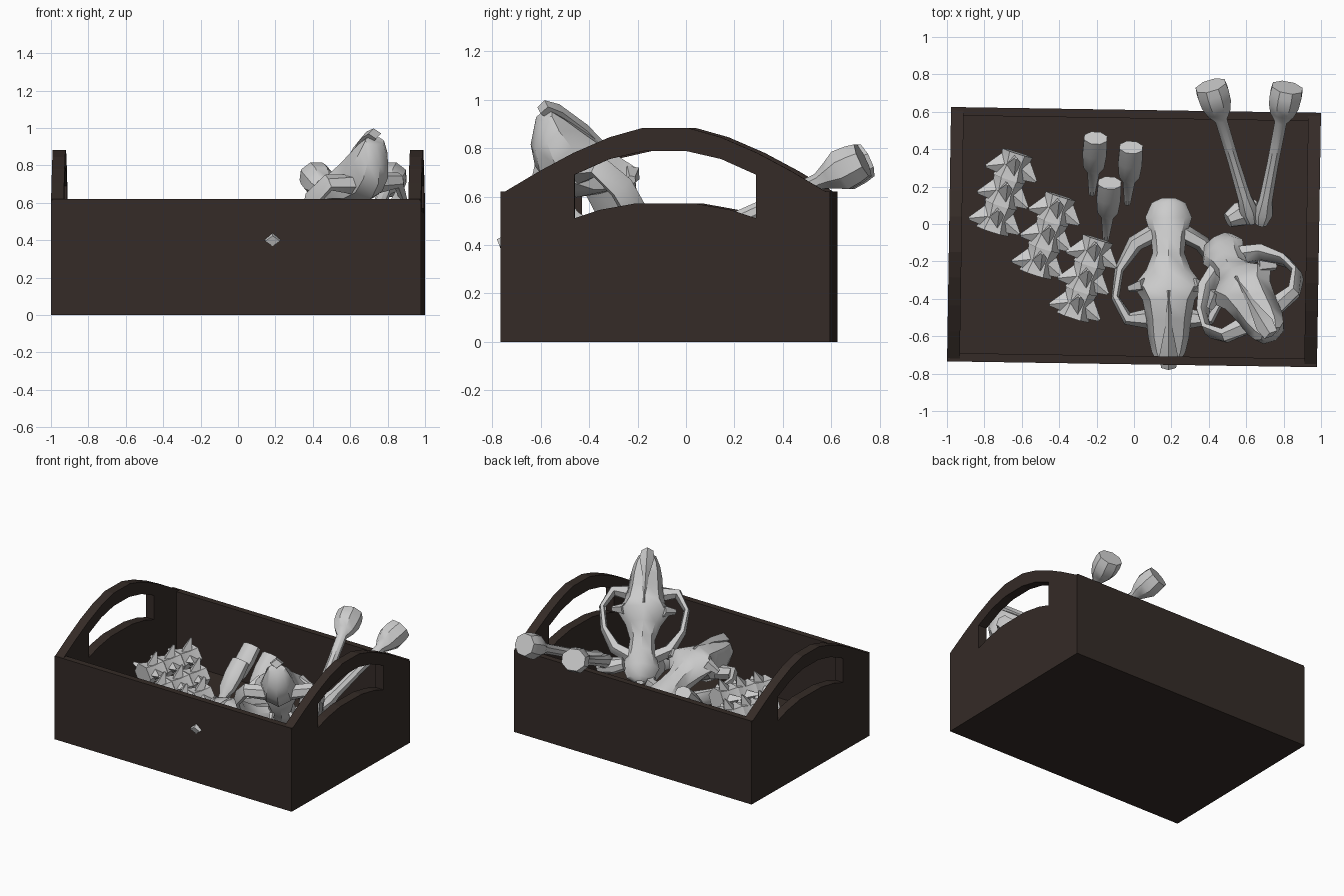
import bpy, bmesh, math
from mathutils import Vector, Matrix

if "Cube" in bpy.data.objects:
    bpy.data.objects.remove(bpy.data.objects["Cube"])

wood = bpy.data.materials.new("dark_wood")
wood.diffuse_color = (0.035, 0.024, 0.02, 1)
wood.use_nodes = True
wood.node_tree.nodes["Principled BSDF"].inputs["Base Color"].default_value = wood.diffuse_color
crate = Matrix.Translation((0, -0.07, 0)) @ Matrix.Rotation(math.radians(-0.9), 4, 'Z')
bones = []


def board(name, size, loc):
    bm = bmesh.new()
    bmesh.ops.create_cube(bm, size=1, matrix=crate @ Matrix.Translation(loc) @ Matrix.Diagonal((*size, 1)))
    me = bpy.data.meshes.new(name)
    bm.to_mesh(me)
    bm.free()
    me.materials.append(wood)
    ob = bpy.data.objects.new(name, me)
    bpy.context.collection.objects.link(ob)


def end_panel(name, x):
    # arched board with a hand hole: filled outline, extruded
    half = [(0.68, 0.61), (0.52, 0.705), (0.38, 0.78), (0.23, 0.845), (0.095, 0.883)]
    outer = [(-0.68, 0), (0.68, 0)] + half + [(-a, b) for a, b in reversed(half)]
    low = [(0.375, 0.51), (0.27, 0.545), (0.12, 0.572)]
    top = [(0.375, 0.69), (0.23, 0.755), (0.09, 0.787)]
    hole = [(-a, b) for a, b in low] + low[::-1] + top + [(-a, b) for a, b in reversed(top)]
    cu = bpy.data.curves.new(name, 'CURVE')
    cu.dimensions = '2D'
    cu.fill_mode = 'BOTH'
    cu.extrude = 0.034
    for loop in (outer, hole):
        sp = cu.splines.new('POLY')
        sp.points.add(len(loop) - 1)
        for p, (a, b) in zip(sp.points, loop):
            p.co = (a, b, 0, 1)
        sp.use_cyclic_u = True
    cu.materials.append(wood)
    ob = bpy.data.objects.new(name, cu)
    bpy.context.collection.objects.link(ob)
    axes = Matrix(((0, 0, 1, 0), (1, 0, 0, 0), (0, 1, 0, 0), (0, 0, 0, 1)))
    ob.matrix_world = crate @ Matrix.Translation((x, 0, 0)) @ axes
    bpy.ops.object.select_all(action='DESELECT')
    ob.select_set(True)
    bpy.context.view_layer.objects.active = ob
    bpy.ops.object.convert(target='MESH')
    for p in ob.data.polygons:
        p.use_smooth = False


def loft(bm, stations, sides=8, up=(0, 0, 1), turn=0.0, tangent=None):
    # skin of rings: each station is (centre, half width, half height)
    cs = [Vector(s[0]) for s in stations]
    rings = []
    for i, (_, w, h) in enumerate(stations):
        t = Vector(tangent) if tangent else cs[min(i + 1, len(cs) - 1)] - cs[max(i - 1, 0)]
        side = t.cross(Vector(up)).normalized()
        v = side.cross(t).normalized()
        ang = [math.tau * k / sides + turn for k in range(sides)]
        rings.append([bm.verts.new(cs[i] + side * w * math.cos(a) + v * h * math.sin(a)) for a in ang])
    for r, q in zip(rings, rings[1:]):
        for k in range(sides):
            j = (k + 1) % sides
            bm.faces.new((r[k], r[j], q[j], q[k]))
    bm.faces.new(rings[0][::-1])
    bm.faces.new(rings[-1])


def finish(bm, name, matrix=Matrix()):
    bmesh.ops.recalc_face_normals(bm, faces=bm.faces)
    me = bpy.data.meshes.new(name)
    bm.to_mesh(me)
    bm.free()
    me.transform(matrix)
    ob = bpy.data.objects.new(name, me)
    bpy.context.collection.objects.link(ob)
    bones.append(ob)


def skull(name, matrix):
    bm = bmesh.new()
    # snout, forehead and braincase: y, half width, top, bottom
    prof = [(0.4, 0.03, -0.01, -0.05), (0.445, 0.035, -0.02, -0.08), (0.42, 0.09, 0.01, -0.1),
            (0.34, 0.125, 0.04, -0.12), (0.24, 0.095, 0.07, -0.11), (0.15, 0.085, 0.1, -0.1),
            (0.06, 0.12, 0.13, -0.06), (-0.03, 0.19, 0.17, 0.0), (-0.1, 0.14, 0.18, -0.08),
            (-0.2, 0.12, 0.165, -0.13), (-0.3, 0.11, 0.145, -0.12), (-0.38, 0.09, 0.125, -0.06),
            (-0.435, 0.06, 0.1, 0.04)]
    loft(bm, [((0, y, (a + b) / 2), w, (a - b) / 2) for y, w, a, b in prof], 8, tangent=(0, -1, 0))
    # crest along the top, flaring at the back
    loft(bm, [((0, -0.05, 0.165), 0.012, 0.02), ((0, -0.25, 0.155), 0.02, 0.03),
              ((0, -0.4, 0.12), 0.05, 0.04), ((0, -0.465, 0.095), 0.04, 0.03)], 4)
    for s in (1, -1):
        # cheek arch
        arch = [(0.07, 0.26, -0.05), (0.18, 0.2, -0.06), (0.265, 0.06, -0.06), (0.285, -0.09, -0.03),
                (0.22, -0.2, -0.01), (0.08, -0.2, -0.03)]
        size = [(0.05, 0.06), (0.045, 0.06), (0.025, 0.06), (0.022, 0.06), (0.035, 0.05), (0.06, 0.05)]
        loft(bm, [((s * x, y, z), w, h) for (x, y, z), (w, h) in zip(arch, size)], 6)
        # brow spur
        loft(bm, [((s * 0.13, -0.02, 0.11), 0.045, 0.04), ((s * 0.21, -0.04, 0.06), 0.02, 0.02)],
             5, up=(0, 1, 0))
        # teeth
        for y, r, d in ((0.36, 0.03, 0.1), (0.22, 0.022, 0.05), (0.15, 0.022, 0.05)):
            loft(bm, [((s * 0.065, y, -0.07), r, r), ((s * 0.075, y - 0.01, -0.1 - d), 0.004, 0.004)],
                 5, up=(0, 1, 0))
    finish(bm, name, matrix)


def long_bone(name, head, tail, w, prof):
    a, b = Vector(head), Vector(tail)
    bm = bmesh.new()
    loft(bm, [(a.lerp(b, t), w * k, w * h) for t, k, h in prof], 8, turn=math.pi / 8)
    finish(bm, name)


def spine(name, x, y):
    # three joined vertebrae, each with a dorsal spike and side processes
    bm = bmesh.new()
    d = Vector((-0.045, -0.14, -0.01))
    for i in range(3):
        c = Vector((x, y, 0.3)) + d * i
        loft(bm, [(c - d * 0.5, 0.085, 0.08), (c, 0.07, 0.07), (c + d * 0.5, 0.09, 0.085)], 6)
        loft(bm, [(c + Vector((0, 0, 0.03)), 0.05, 0.07),
                  (c - d * 0.3 + Vector((0, 0, 0.135)), 0.008, 0.008)], 4, up=(0, 1, 0))
        for s in (1, -1):
            side = Vector((s * 0.96, -s * 0.3, 0))
            loft(bm, [(c + side * 0.04, 0.07, 0.04),
                      (c + side * 0.14 + d * 0.3 + Vector((0, 0, 0.03)), 0.008, 0.01)], 4)
    finish(bm, name)


# crate
board("front_board", (1.97, 0.045, 0.62), (0, -0.6575, 0.31))
board("back_board", (1.97, 0.045, 0.62), (0, 0.6575, 0.31))
board("floor_board", (1.96, 1.34, 0.1), (0, 0, 0.05))
end_panel("left_end_panel", -0.955)
end_panel("right_end_panel", 0.955)

# skulls
skull("lying_skull", Matrix.Translation((0.185, -0.305, 0.3)))
Y = Vector((-0.38, 0.64, -0.66)).normalized()
X = Vector((0.86, 0.51, 0.06))
X = (X - Y * X.dot(Y)).normalized()
Z = X.cross(Y)
skull("upright_skull", Matrix.Translation((0.59, -0.345, 0.59)) @ Matrix((X, Y, Z)).transposed().to_4x4())

# leg bones and short bones
leg = [(0, 0.95, 0.85), (0.05, 1.0, 0.95), (0.12, 0.95, 1.0), (0.19, 0.75, 0.65), (0.25, 0.38, 0.4),
       (0.55, 0.36, 0.38), (0.82, 0.42, 0.45), (0.92, 0.6, 0.6), (1, 0.35, 0.4)]
long_bone("left_leg_bone", (0.41, 0.74, 0.75), (0.63, 0.01, 0.4), 0.092, leg)
long_bone("right_leg_bone", (0.82, 0.73, 0.75), (0.68, 0.0, 0.4), 0.092, leg)
long_bone("loose_bone", (0.5, 0.02, 0.42), (0.66, 0.1, 0.38), 0.07, [(0, 0.6, 0.7), (0.4, 1, 0.8), (1, 0.5, 0.5)])
short = [(0, 0.95, 0.7), (0.25, 1.0, 0.8), (0.5, 0.85, 0.65), (0.6, 0.5, 0.4), (1, 0.25, 0.25)]
for i, (x, y) in enumerate(((-0.205, 0.46), (-0.015, 0.41), (-0.13, 0.22))):
    long_bone(f"short_bone_{i + 1}", (x, y, 0.45), (x - 0.02, y - 0.3, 0.14), 0.07, short)

# spine pieces
for i, (x, y) in enumerate(((-0.645, 0.31), (-0.415, 0.08), (-0.215, -0.15))):
    spine(f"spine_piece_{i + 1}", x, y)

bpy.ops.object.select_all(action='DESELECT')
for ob in bones:
    ob.select_set(True)
bpy.context.view_layer.objects.active = bones[0]
bpy.ops.object.shade_smooth_by_angle(angle=math.radians(40))
